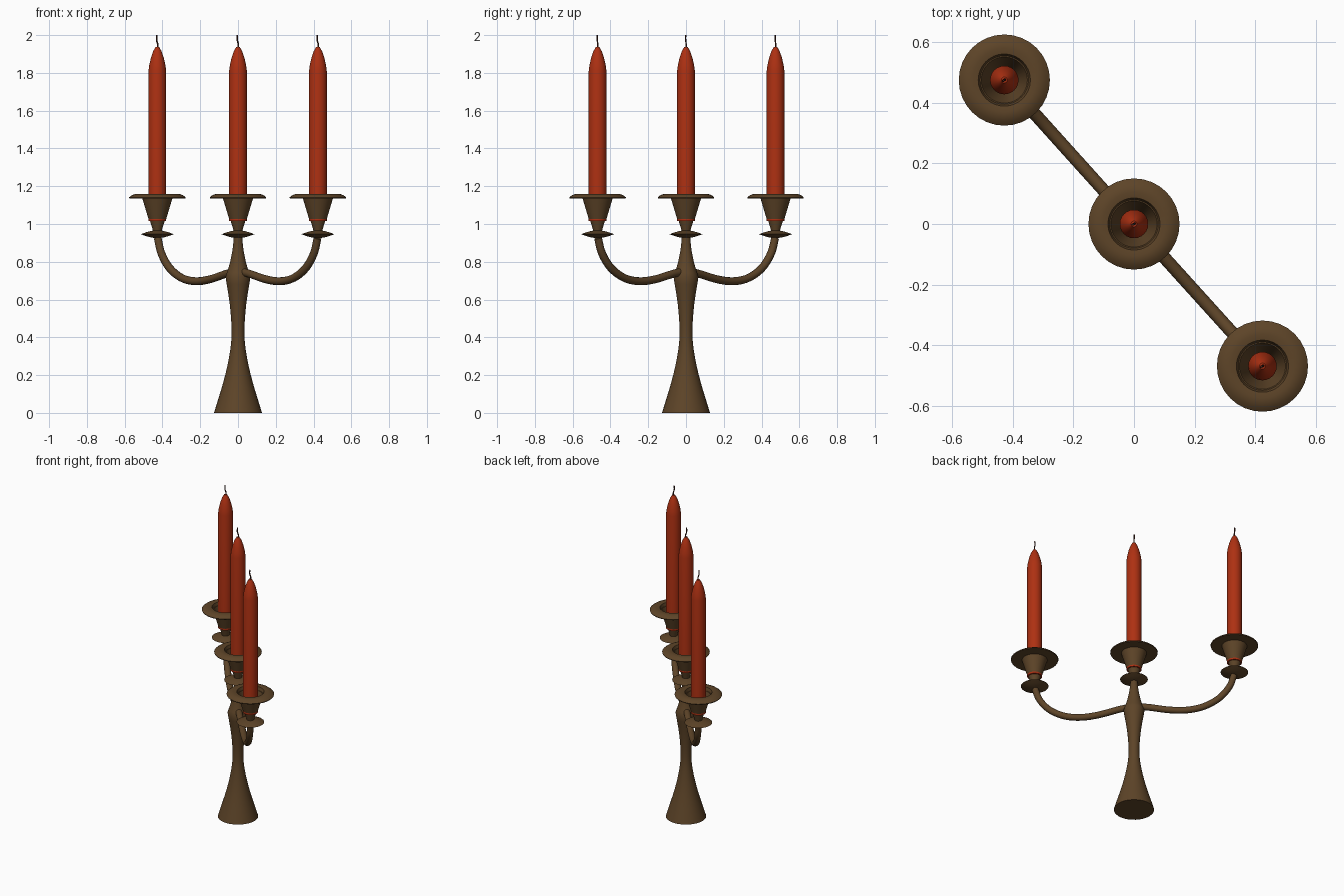
import bpy, bmesh, math
from mathutils import Vector

cube = bpy.data.objects.get("Cube")
if cube:
    bpy.data.objects.remove(cube, do_unlink=True)


def material(name, color):
    m = bpy.data.materials.new(name)
    m.use_nodes = True
    m.diffuse_color = (*color, 1)
    bsdf = next(n for n in m.node_tree.nodes if n.type == 'BSDF_PRINCIPLED')
    bsdf.inputs["Base Color"].default_value = (*color, 1)
    bsdf.inputs["Roughness"].default_value = 0.6
    return m


bronze = material("aged bronze", (0.11, 0.058, 0.021))
wax = material("red wax", (0.42, 0.03, 0.006))
char = material("charred wick", (0.06, 0.016, 0.01))


def finish(name, bm, mat, angle):
    bmesh.ops.recalc_face_normals(bm, faces=bm.faces)
    mesh = bpy.data.meshes.new(name)
    bm.to_mesh(mesh)
    bm.free()
    mesh.materials.append(mat)
    mesh.shade_smooth()
    mesh.set_sharp_from_angle(angle=math.radians(angle))
    obj = bpy.data.objects.new(name, mesh)
    bpy.context.collection.objects.link(obj)
    return obj


def lathe(name, profile, mat, at=(0, 0), segments=32, angle=30):
    """Revolve (radius, height) points about a vertical axis."""
    bm = bmesh.new()
    verts = [bm.verts.new((r, 0, z)) for r, z in profile]
    edges = [bm.edges.new(pair) for pair in zip(verts, verts[1:])]
    bmesh.ops.spin(bm, geom=verts + edges, cent=(0, 0, 0), axis=(0, 0, 1),
                   angle=math.tau, steps=segments)
    bmesh.ops.remove_doubles(bm, verts=bm.verts, dist=0.0001)
    obj = finish(name, bm, mat, angle)
    obj.location = (*at, 0)
    return obj


def smooth_path(points, steps=6):
    """Catmull-Rom curve through the points."""
    pts = [Vector(p) for p in points]
    pts = [2 * pts[0] - pts[1]] + pts + [2 * pts[-1] - pts[-2]]
    out = []
    for a, b, c, d in zip(pts, pts[1:], pts[2:], pts[3:]):
        for i in range(steps):
            t = i / steps
            out.append(0.5 * (2 * b + (c - a) * t + (2 * a - 5 * b + 4 * c - d) * t ** 2
                              + (3 * b - a - 3 * c + d) * t ** 3))
    return out + [pts[-2]]


def tube(name, points, radius, mat, side, sides=12):
    """Sweep a circle along a path lying in the plane at right angles to side."""
    path = smooth_path(points)
    bm = bmesh.new()
    rings = []
    for i, p in enumerate(path):
        tangent = (path[min(i + 1, len(path) - 1)] - path[max(i - 1, 0)]).normalized()
        up = tangent.cross(side).normalized()
        turns = [math.tau * k / sides for k in range(sides)]
        rings.append([bm.verts.new(p + radius * (math.cos(t) * side + math.sin(t) * up))
                      for t in turns])
    for a, b in zip(rings, rings[1:]):
        for k in range(sides):
            n = (k + 1) % sides
            bm.faces.new((a[k], a[n], b[n], b[k]))
    bm.faces.new(rings[0])
    bm.faces.new(rings[-1])
    return finish(name, bm, mat, 40)


# Central stem: flared foot, narrow waist, shoulder and neck
lower = smooth_path([(0.127, 0, 0), (0.073, 0, 0.18), (0.043, 0, 0.32), (0.034, 0, 0.43),
                     (0.043, 0, 0.57), (0.066, 0, 0.72)], 4)
upper = smooth_path([(0.066, 0, 0.72), (0.044, 0, 0.79), (0.028, 0, 0.87),
                     (0.022, 0, 0.94)], 3)
stem = [(0, 0)] + [(p.x, p.z) for p in lower + upper[1:]] + [(0, 0.94)]
lathe("stem", stem, bronze)

# Holder and candle profiles, shared by all three lights
knop = [(0, 0.925), (0.03, 0.928), (0.06, 0.936), (0.087, 0.946), (0.06, 0.956),
        (0.03, 0.964), (0, 0.966)]
cup = [(0, 0.945), (0.02, 0.945), (0.026, 0.975), (0.076, 1.136), (0.148, 1.136),
       (0.15, 1.141), (0.136, 1.152), (0.12, 1.158), (0.105, 1.16), (0.086, 1.157),
       (0.045, 1.02), (0, 1.02)]
candle = [(0, 1.015), (0.047, 1.015), (0.047, 1.81), (0.043, 1.84), (0.034, 1.88),
          (0.022, 1.915), (0.01, 1.936), (0, 1.938)]

spots = {"right": (-0.427, 0.474), "middle": (0, 0), "left": (0.423, -0.468)}
for label, at in spots.items():
    lathe(label + "_knop", knop, bronze, at)
    lathe(label + "_cup", cup, bronze, at)
    lathe(label + "_candle", candle, wax, at, 24, 40)
    x, y = at
    wick = [(x, y, 1.925), (x + 0.002, y + 0.001, 1.95), (x - 0.004, y - 0.002, 1.975),
            (x - 0.003, y - 0.002, 2.0)]
    tube(label + "_wick", wick, 0.004, char, Vector((0.5, -0.866, 0)), 6)

# Curved arms: (fraction of reach, height)
sweep = [(0.0, 0.75), (0.14, 0.737), (0.35, 0.707), (0.53, 0.697), (0.7, 0.715),
         (0.85, 0.768), (0.95, 0.845), (0.995, 0.925)]
for label in ("left", "right"):
    x, y = spots[label]
    side = Vector((-y, x, 0)).normalized()
    tube(label + "_arm", [(x * f, y * f, z) for f, z in sweep], 0.021, bronze, side)
